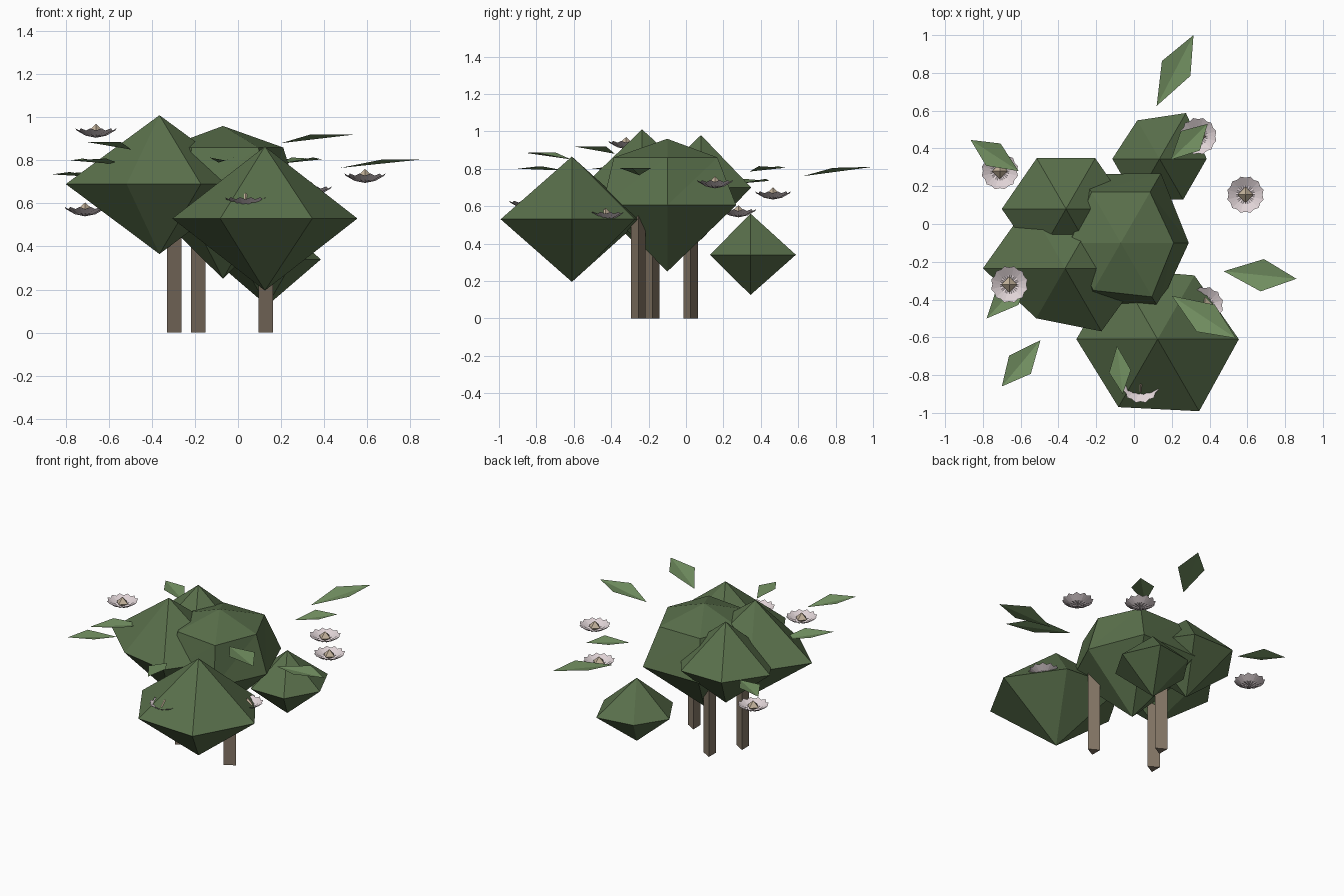
import bpy, math
from mathutils import Vector

if "Cube" in bpy.data.objects:
    bpy.data.objects.remove(bpy.data.objects["Cube"])


def mat(name, rgb):
    m = bpy.data.materials.new(name)
    m.diffuse_color = (*rgb, 1)
    m.use_nodes = True
    m.node_tree.nodes["Principled BSDF"].inputs["Base Color"].default_value = m.diffuse_color
    return m


FOLIAGE = mat("foliage", (0.10, 0.16, 0.07))
LEAF = mat("leaf", (0.17, 0.28, 0.12))
BARK = mat("bark", (0.23, 0.18, 0.13))
PETAL = mat("petal", (0.74, 0.65, 0.67))
HEART = mat("flower_heart", (0.55, 0.45, 0.33))


def mesh(name, verts, faces, m):
    me = bpy.data.meshes.new(name)
    me.from_pydata(verts, [], faces)
    me.materials.append(m)
    ob = bpy.data.objects.new(name, me)
    bpy.context.collection.objects.link(ob)
    return ob


def blob(name, c, bottom, rings, top, m):
    """Closed shape: bottom tip, rings of (z, list of corner radii), top tip."""
    cx, cy = c
    n = len(rings[0][1])
    v = [(cx, cy, bottom)]
    for z, radii in rings:
        for i, r in enumerate(radii):
            a = math.tau * i / n
            v.append((cx + r * math.cos(a), cy + r * math.sin(a), z))
    v.append((cx, cy, top))
    last, f = len(v) - 1, []
    for i in range(n):
        j = (i + 1) % n
        f.append((0, 1 + j, 1 + i))
        for k in range(len(rings) - 1):
            a, b = 1 + k * n, 1 + (k + 1) * n
            f += [(a + i, a + j, b + j), (a + i, b + j, b + i)]
        e = 1 + (len(rings) - 1) * n
        f.append((e + i, e + j, last))
    return mesh(name, v, f, m)


# Foliage clumps: uneven six-sided double pyramids around a rounder core
for name, c, radii, lo, mid, hi in [
    ("clump_front", (0.125, -0.61), (0.43, 0.39, 0.43, 0.43, 0.415, 0.44), 0.195, 0.53, 0.865),
    ("clump_left", (-0.365, -0.235), (0.435, 0.41, 0.39, 0.435, 0.305, 0.385), 0.365, 0.69, 1.01),
    ("clump_back_left", (-0.36, 0.08), (0.34, 0.31, 0.31, 0.34, 0.31, 0.33), 0.42, 0.70, 0.98),
    ("clump_back", (0.135, 0.345), (0.25, 0.28, 0.235, 0.25, 0.25, 0.25), 0.125, 0.34, 0.56),
]:
    blob(name, c, lo, [(mid, radii)], hi, FOLIAGE)
blob("clump_core", (-0.07, -0.1), 0.25,
     [(0.605, (0.36, 0.425, 0.42, 0.36, 0.36, 0.40)),
      (0.86, (0.28, 0.31, 0.31, 0.27, 0.29, 0.33))], 0.96, FOLIAGE)

# Three-sided trunks
for x, y in [(0.118, -0.255), (-0.307, -0.18), (-0.197, 0.025)]:
    bpy.ops.mesh.primitive_cylinder_add(vertices=3, radius=0.045, depth=0.65)
    t = bpy.context.object
    t.name = "trunk"
    ang = math.atan2(t.data.vertices[0].co.y, t.data.vertices[0].co.x)
    t.rotation_euler.z = -ang
    t.location = (x, y, 0.325)
    t.data.materials.append(BARK)

# Loose folded leaves: base, tip, half width
for b, t, w in [
    ((0.12, 0.625, 0.76), (0.315, 1.0, 0.81), 0.085),
    ((0.475, -0.25, 0.765), (0.86, -0.29, 0.805), 0.086),
    ((0.20, -0.38, 0.88), (0.54, -0.605, 0.92), 0.086),
    ((-0.09, -0.645, 0.79), (-0.06, -0.90, 0.80), 0.058),
    ((-0.495, -0.615, 0.85), (-0.70, -0.86, 0.885), 0.075),
    ((-0.54, -0.24, 0.78), (-0.78, -0.50, 0.80), 0.075),
    ((-0.61, 0.28, 0.72), (-0.865, 0.445, 0.735), 0.07),
    ((0.195, 0.34, 0.785), (0.39, 0.53, 0.805), 0.072),
]:
    b, t = Vector(b), Vector(t)
    d = t - b
    side = Vector((-d.y, d.x, 0)).normalized() * w
    mid = b + d * 0.53
    up = Vector((0, 0, 0.018))
    mesh("leaf", [b, mid + side + up, t, mid - side + up],
         [(0, 2, 1), (0, 3, 2)], LEAF)

# Flowers: frilled cup with a pointed heart
N = 24
for x, y, z in [(-0.71, 0.28, 0.57), (-0.66, -0.32, 0.935), (0.59, 0.155, 0.725),
                (0.34, 0.465, 0.665), (0.375, -0.43, 0.555), (0.035, -0.85, 0.615)]:
    v = [(x, y, z - 0.03)]
    for r0, r1, z0, z1 in [(0.05, 0.05, -0.02, -0.014), (0.099, 0.09, 0.014, 0.004)]:
        for i in range(N):
            a = math.tau * i / N
            r, h = (r0, z0) if i % 2 else (r1, z1)
            v.append((x + r * math.cos(a), y + r * math.sin(a), z + h))
    f = []
    for i in range(N):
        j = (i + 1) % N
        f += [(0, 1 + i, 1 + j), (1 + i, 1 + N + i, 1 + N + j, 1 + j)]
    mesh("flower_petals", v, f, PETAL)
    blob("flower_heart", (x, y), z - 0.03, [(z - 0.005, [0.042] * 4)], z + 0.035, HEART)
